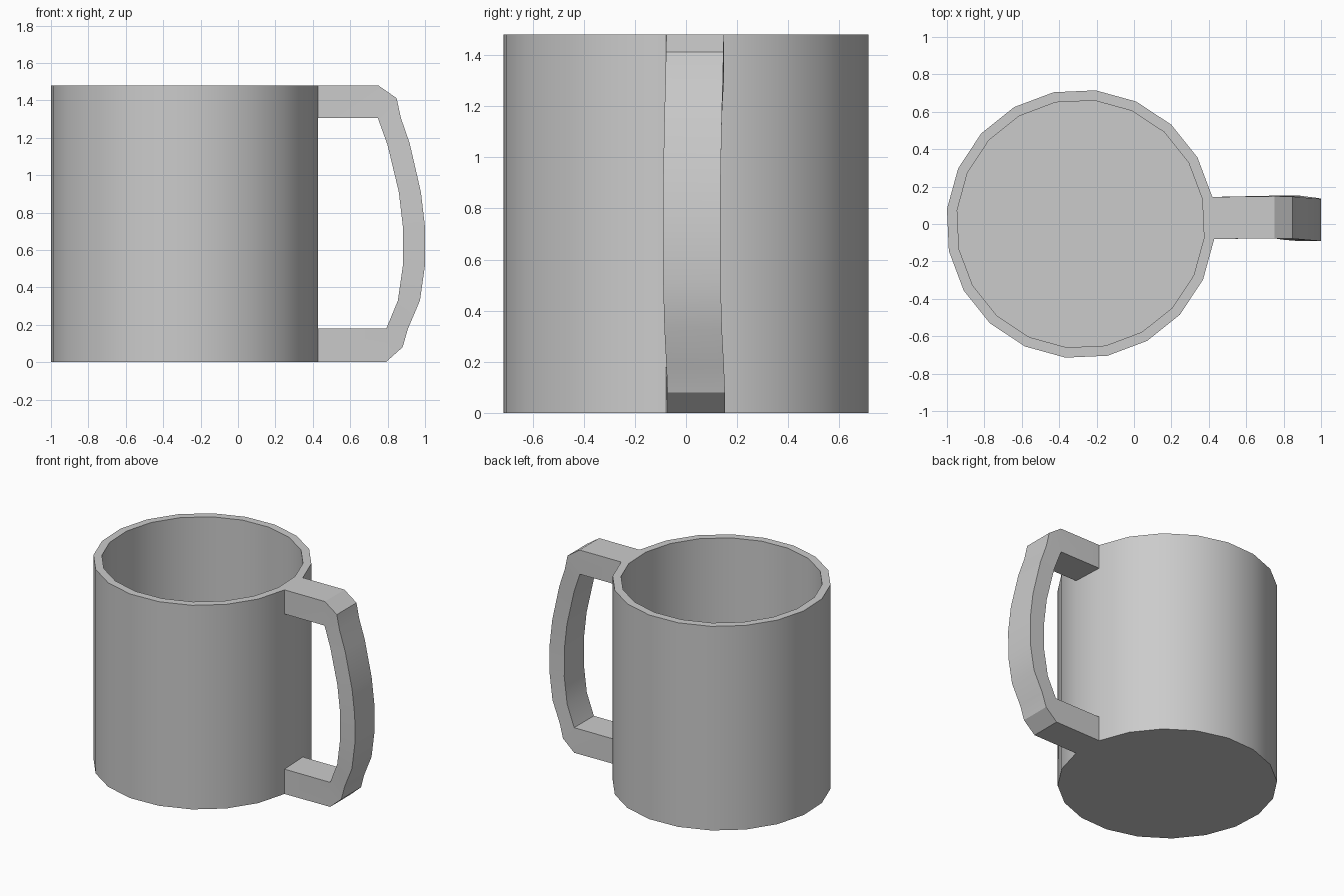
import bpy, bmesh, math

if "Cube" in bpy.data.objects:
    bpy.data.objects.remove(bpy.data.objects["Cube"])

SIDES, CX, HEIGHT = 20, -0.2855, 1.48
TURN = math.radians(-6.4)


def finish(name, bm):
    bmesh.ops.recalc_face_normals(bm, faces=bm.faces[:])
    mesh = bpy.data.meshes.new(name)
    bm.to_mesh(mesh)
    bm.free()
    obj = bpy.data.objects.new(name, mesh)
    bpy.context.collection.objects.link(obj)
    bpy.ops.object.select_all(action='DESELECT')
    obj.select_set(True)
    bpy.context.view_layer.objects.active = obj
    bpy.ops.object.shade_smooth_by_angle(angle=math.radians(30))
    return obj


def bridge(bm, a, b):
    n = len(a)
    for i in range(n):
        j = (i + 1) % n
        face = list(dict.fromkeys((a[i], a[j], b[j], b[i])))
        if len(face) > 2:
            bm.faces.new(face)


def wall_point(i, radius=0.719):
    a = TURN + i * math.tau / SIDES
    return CX + radius * math.cos(a), radius * math.sin(a)


# Cup: outer wall, rim, inner wall and floor from four rings
bm = bmesh.new()
rings = [[bm.verts.new((*wall_point(i, r), z)) for i in range(SIDES)]
         for r, z in ((0.719, 0), (0.719, HEIGHT), (0.664, HEIGHT), (0.664, 0.06))]
for a, b in zip(rings, rings[1:]):
    bridge(bm, a, b)
bm.faces.new(rings[0])
bm.faces.new(rings[-1])
finish("cup", bm)

# Handle: stations of outer x, z, inner x, z and sideways centre
stations = [
    (0.75, 1.48, 0.748, 1.305, 0.036),
    (0.848, 1.412, 0.748, 1.305, 0.034),
    (0.871, 1.306, 0.748, 1.305, 0.032),
    (0.918, 1.17, 0.80, 1.16, 0.028),
    (0.978, 0.909, 0.86, 0.909, 0.023),
    (1.0, 0.721, 0.882, 0.721, 0.022),
    (1.0, 0.519, 0.882, 0.519, 0.023),
    (0.973, 0.33, 0.855, 0.33, 0.028),
    (0.909, 0.18, 0.793, 0.18, 0.036),
    (0.88, 0.08, 0.793, 0.18, 0.040),
    (0.79, 0.0, 0.793, 0.18, 0.040),
]
HALF = 0.1125
bm = bmesh.new()
front, back = wall_point(0), wall_point(1)


def wall_section(z_out, z_in):
    return [bm.verts.new(p) for p in ((*front, z_out), (*back, z_out),
                                      (*back, z_in), (*front, z_in))]


# The handle grows straight out of one facet of the cup
sections = [wall_section(HEIGHT, 1.305)]
for k, (xo, zo, xi, zi, y) in enumerate(stations):
    outer = [bm.verts.new((xo, y + s * HALF, zo)) for s in (-1, 1)]
    if k and stations[k - 1][2:4] == (xi, zi):
        inner = sections[-1][2:]
    else:
        inner = [bm.verts.new((xi, y + s * HALF, zi)) for s in (1, -1)]
    sections.append(outer + inner)
sections.append(wall_section(0.0, 0.18))
for a, b in zip(sections, sections[1:]):
    # Corners fan around a shared inner edge
    for i in range(4):
        j = (i + 1) % 4
        face = list(dict.fromkeys((a[i], a[j], b[j], b[i])))
        if len(face) > 2:
            bm.faces.new(face)
finish("handle", bm)
